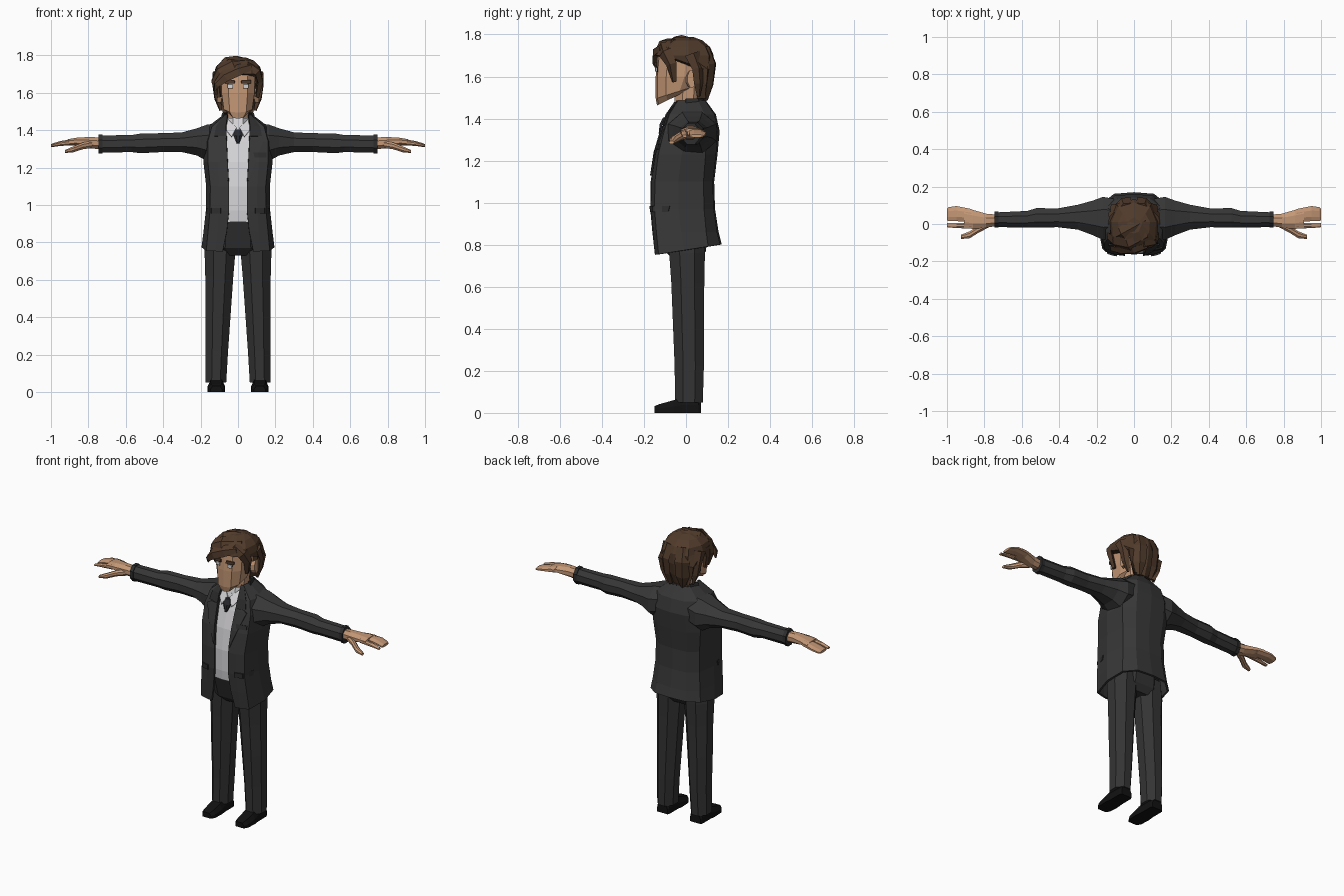
import bpy, bmesh, math
from mathutils import Vector as V


def material(name, r, g, b):
    m = bpy.data.materials.new(name)
    m.diffuse_color = (r, g, b, 1)
    return m


SUIT = material("charcoal suit", .038, .038, .038)
PANTS = material("dark trousers", .034, .034, .034)
EDGE = material("suit trim", .026, .026, .027)
SHIRT = material("white shirt", .66, .65, .67)
SKIN = material("skin", .55, .31, .18)
HAIR = material("brown hair", .08, .043, .024)
BLACK = material("black leather", .006, .006, .006)
TIE = material("slate tie", .022, .023, .028)


def loft(name, rings, mat, closed=True, thick=0):
    """Skin a list of equal-length point rings; closed rings get end caps."""
    bm = bmesh.new()
    rows = [[bm.verts.new(p) for p in r] for r in rings]
    n = len(rows[0])
    for a, b in zip(rows, rows[1:]):
        for i in range(n if closed else n - 1):
            j = (i + 1) % n
            bm.faces.new((a[i], a[j], b[j], b[i]))
    if closed:
        bm.faces.new(rows[0])
        bm.faces.new(rows[-1])
    bmesh.ops.recalc_face_normals(bm, faces=bm.faces[:])
    me = bpy.data.meshes.new(name)
    bm.to_mesh(me)
    bm.free()
    me.materials.append(mat)
    ob = bpy.data.objects.new(name, me)
    bpy.context.collection.objects.link(ob)
    if thick:
        mod = ob.modifiers.new("thickness", "SOLIDIFY")
        mod.thickness, mod.offset = thick, -1
    return ob


def octagon(ru, rv, n=8):
    k = 1 / math.cos(math.pi / n)
    return [(ru * k * math.cos(math.tau * (i + .5) / n),
             rv * k * math.sin(math.tau * (i + .5) / n)) for i in range(n)]


def ring_z(z, cx, rx, y0, y1):
    return [V((cx + u, (y0 + y1) / 2 + v, z)) for u, v in octagon(rx, (y1 - y0) / 2)]


def ring_x(s, x, y0, y1, z0, z1):
    return [V((s * x, (y0 + y1) / 2 + u, (z0 + z1) / 2 + v))
            for u, v in octagon((y1 - y0) / 2, (z1 - z0) / 2)]


def head_ring(zf, zb, w, yf, yb):
    half = [(0, yf), (.55 * w, yf + .008), (.95 * w, yf + .05),
            (w, (yf + yb) / 2 + .02), (.72 * w, yb - .022), (0, yb)]
    pts = half + [(-x, y) for x, y in half[-2:0:-1]]
    return [V((x, y, zf + (zb - zf) * (y - yf) / (yb - yf))) for x, y in pts]


# ---- jacket: z, opening half-width, half-width, front y, back y
JACKET = [(.752, .082, .195, -.148, .17), (.86, .06, .184, -.16, .155),
          (.97, .048, .172, -.17, .138), (1.10, .048, .17, -.168, .134),
          (1.23, .055, .185, -.15, .15), (1.34, .06, .185, -.118, .16),
          (1.42, .064, .16, -.09, .142), (1.485, .055, .075, -.045, .095)]


def jacket_row(z):
    """Half cross-section of the jacket at height z, front edge to back centre."""
    z = min(max(z, .752), 1.485)
    for a, b in zip(JACKET, JACKET[1:]):
        if z <= b[0]:
            t = (z - a[0]) / (b[0] - a[0])
            _, o, w, f, k = [p + (q - p) * t for p, q in zip(a, b)]
            break
    pts = [(o, f), (max(o + .008, .6 * w), f + .005), (.87 * w, f * .88),
           (w, (f + k) / 2 - .02), (.9 * w, k * .62), (.55 * w, k * .95), (0, k)]
    drop = max(0, 1 - (z - .752) / .1) * .05      # hem rises towards the back
    return [V((x, y, z + drop * (y - f) / (k - f))) for x, y in pts]


def surf_y(z, x):
    row = jacket_row(z)
    for a, b in zip(row[:3], row[1:4]):
        if x <= b.x:
            return a.y + (b.y - a.y) * max(0, (x - a.x) / (b.x - a.x))
    return row[3].y


def flip(p):
    return V((-p.x, p.y, p.z))


rows = [jacket_row(j[0]) for j in JACKET]
loft("jacket", [r + [flip(p) for p in r[-2::-1]] for r in rows], SUIT, False, .012)


def patch(name, rows, mat, s=1, lift=.007, cols=4, thick=.008):
    """Thin plate lying on the jacket front; rows are (z, x inner, x outer)."""
    out = []
    for z, a, b in rows:
        xs = [a + (b - a) * i / (cols - 1) for i in range(cols)]
        out.append([V((s * (x + lift * .4), surf_y(z, x) - lift, z)) for x in xs])
    return loft(name, out, mat, False, thick)


# ---- torso details
for s, side in ((1, "left"), (-1, "right")):
    patch("lapel_" + side, [(1.13, .049, .053), (1.24, .055, .095), (1.35, .06, .135),
                            (1.365, .061, .11)], SUIT, s)
    patch("collar_front_" + side, [(1.37, .061, .125), (1.42, .062, .115),
                                   (1.48, .054, .072)], EDGE, s)
    patch("pocket_flap_" + side, [(.955, .09, .165), (.985, .09, .165)], EDGE, s)
    # shirt collar points
    loft("shirt_collar_" + side,
         [[V((s * .008, -.095, 1.415)), V((s * .035, -.118, 1.365))],
          [V((s * .055, -.055, 1.46)), V((s * .062, -.095, 1.40))]], SHIRT, False, .006)
patch("breast_pocket", [(1.255, .085, .15), (1.28, .08, .15)], EDGE)
loft("collar_back", [[V((x * k, y * k, z)) for x, y in
                      ((-.085, .0), (-.07, .06), (0, .095), (.07, .06), (.085, .0))]
                     for z, k in ((1.42, 1.25), (1.495, .98))], EDGE, False, .012)
loft("shirt_front", [[V((x, jacket_row(z)[0].y + .007 + abs(x) * .08, z))
                      for x in (-.085, -.03, 0, .03, .085)]
                     for z in (.91, .97, 1.10, 1.23, 1.34, 1.43)], SHIRT, False, .008)
loft("shirt_neckband", [ring_z(1.38, 0, .075, -.09, .08),
                        ring_z(1.465, 0, .062, -.062, .08)], SHIRT)
loft("tie_knot", [ring_z(1.33, 0, .007, -.13, -.11), ring_z(1.375, 0, .025, -.125, -.09),
                  ring_z(1.405, 0, .016, -.11, -.08)], TIE)

# ---- trousers
loft("trouser_seat", [ring_z(.73, 0, .10, -.06, .07), ring_z(.77, 0, .165, -.10, .095),
                      ring_z(.92, 0, .155, -.15, .11)], PANTS)
for s, side in ((1, "left"), (-1, "right")):
    loft("trouser_leg_" + side,
         [ring_z(z, s * cx, r, y0, y1) for z, cx, r, y0, y1 in
          ((.05, .118, .055, -.052, .08), (.22, .113, .06, -.054, .085),
           (.42, .107, .068, -.062, .085), (.62, .1, .075, -.07, .087),
           (.76, .096, .083, -.08, .09), (.84, .09, .08, -.085, .09))], PANTS)
    # shoe: flat sole, sloping toe
    loft("shoe_" + side,
         [[V((s * .116 + w * a, y, h * b)) for a, b in
           ((-1, 0), (1, 0), (1, .5), (.65, 1), (-.65, 1), (-1, .5))]
          for y, w, h in ((-.15, .03, .032), (-.125, .044, .042), (-.06, .047, .06),
                          (-.02, .042, .075), (.06, .042, .075), (.072, .036, .06))], BLACK)

# ---- sleeves and hands
    loft("sleeve_" + side, [ring_x(s, *r) for r in
         ((.08, -.07, .13, 1.26, 1.44), (.165, -.085, .145, 1.235, 1.43),
          (.22, -.06, .125, 1.265, 1.41), (.3, -.03, .103, 1.283, 1.388),
          (.41, -.017, .083, 1.283, 1.384), (.52, -.02, .085, 1.277, 1.382),
          (.57, -.02, .07, 1.283, 1.374), (.735, -.016, .062, 1.28, 1.372))], SUIT)
    loft("cuff_" + side, [ring_x(s, .725, -.02, .066, 1.276, 1.377),
                          ring_x(s, .747, -.02, .066, 1.276, 1.377)], EDGE)
    loft("palm_" + side, [ring_x(s, *r) for r in
         ((.73, -.01, .05, 1.298, 1.36), (.79, -.02, .055, 1.303, 1.364),
          (.86, -.026, .075, 1.318, 1.36), (.91, -.022, .088, 1.322, 1.352))], SKIN)
    loft("fingers_" + side, [ring_x(s, *r) for r in
         ((.87, .012, .08, 1.32, 1.356), (.95, .015, .096, 1.316, 1.342),
          (.99, .017, .09, 1.31, 1.33), (1.0, .018, .082, 1.31, 1.325))], SKIN)
    loft("index_finger_" + side, [ring_x(s, *r) for r in
         ((.87, -.024, .008, 1.322, 1.352), (.95, -.022, .005, 1.316, 1.338),
          (1.0, -.017, .004, 1.31, 1.322))], SKIN)
    loft("thumb_" + side, [ring_x(s, *r) for r in
         ((.78, -.02, .02, 1.305, 1.345), (.83, -.046, -.008, 1.298, 1.334),
          (.88, -.077, -.04, 1.282, 1.314), (.925, -.08, -.058, 1.278, 1.294))], SKIN)

# ---- neck, head and ears
loft("neck", [ring_z(1.38, 0, .062, -.06, .07), ring_z(1.47, 0, .055, -.055, .07),
              ring_z(1.58, 0, .06, -.05, .08)], SKIN)
loft("head", [head_ring(*r) for r in
     ((1.462, 1.535, .05, -.138, .01), (1.495, 1.555, .08, -.144, .045),
      (1.60, 1.60, .093, -.144, .09), (1.70, 1.70, .095, -.136, .09),
      (1.75, 1.75, .07, -.09, .06))], SKIN)


def face_plate(name, rows, mat, s):
    loft(name, [[V((s * x, -.1455 + .15 * x, z)) for x in (a, b)] for z, a, b in rows],
         mat, False, .006)


for s, side in ((1, "left"), (-1, "right")):
    loft("ear_" + side, [ring_x(s, .088, .0, .035, 1.55, 1.62),
                         ring_x(s, .112, .008, .048, 1.548, 1.632)], SKIN)
    face_plate("eye_white_" + side, [(1.625, .026, .055), (1.645, .026, .055)], SHIRT, s)
    face_plate("eye_" + side, [(1.622, .031, .053), (1.648, .029, .056)], BLACK, s * 1.001)
    face_plate("brow_" + side, [(1.65, .016, .068), (1.668, .018, .07)], HAIR, s)
    bpy.data.objects["eye_" + side].location.y = -.002

# ---- hair: cap plus tapered locks
loft("hair_cap", [head_ring(z, z, w, f, b) for z, w, f, b in
     ((1.495, .08, .045, .095), (1.56, .11, .04, .116), (1.635, .124, .035, .131),
      (1.70, .129, -.146, .132), (1.74, .118, -.132, .115), (1.772, .085, -.095, .078),
      (1.788, .045, -.05, .035))], HAIR)


def lock(name, path):
    """Diamond-section strand; path rows are (x, y, z, half-width)."""
    pts = [V(p[:3]) for p in path]
    rings = []
    for i, p in enumerate(pts):
        t = (pts[min(i + 1, len(pts) - 1)] - pts[max(i - 1, 0)]).normalized()
        out = p - V((0, 0, 1.64))
        out = (out - t * out.dot(t)).normalized()
        side, w = t.cross(out), path[i][3]
        rings.append([p + side * w, p + out * min(w, .016),
                      p - side * w, p - out * min(w, .02)])
    loft(name, rings, HAIR)


lock("fringe_front", [(.07, -.115, 1.74, .022), (0, -.142, 1.722, .036),
                      (-.07, -.143, 1.69, .036), (-.115, -.13, 1.645, .022),
                      (-.125, -.12, 1.61, .004)])
lock("fringe_top", [(.07, -.06, 1.762, .025), (-.03, -.115, 1.757, .04),
                    (-.1, -.1, 1.72, .045), (-.128, -.07, 1.66, .03),
                    (-.115, -.06, 1.59, .006)])
lock("crown_tuft", [(.06, .02, 1.765, .03), (-.01, -.02, 1.782, .045),
                    (-.065, -.05, 1.775, .035), (-.1, -.07, 1.74, .01)])
lock("fringe_side", [(.05, -.11, 1.752, .022), (.105, -.1, 1.715, .035),
                     (.12, -.07, 1.66, .028), (.102, -.055, 1.575, .012)])
lock("sideburn_right", [(-.11, -.05, 1.71, .035), (-.115, -.05, 1.65, .028),
                        (-.1, -.05, 1.575, .012)])
for s, side in ((1, "left"), (-1, "right")):
    lock("side_lock_" + side, [(s * .12, .03, 1.71, .04), (s * .122, .055, 1.64, .028),
                               (s * .112, .06, 1.57, .024), (s * .092, .06, 1.505, .008)])
    lock("back_lock_" + side, [(s * .05, .095, 1.74, .04), (s * .06, .124, 1.66, .045),
                               (s * .055, .112, 1.56, .04), (s * .04, .09, 1.49, .015)])
